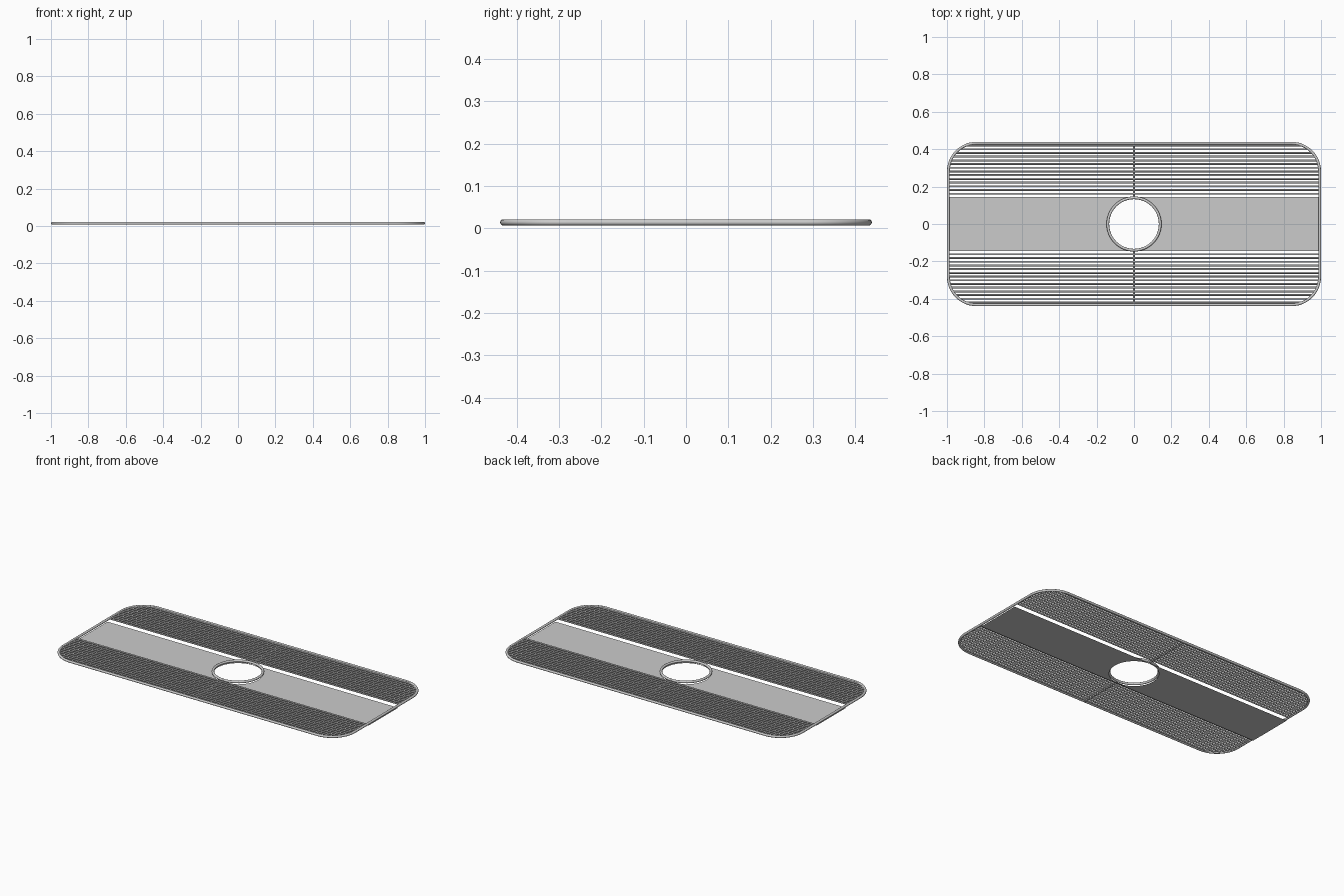
import bpy, bmesh, math
from mathutils import Vector

if "Cube" in bpy.data.objects:
    bpy.data.objects.remove(bpy.data.objects["Cube"])

X, Y = 0.9925, 0.432        # frame centre line half sizes
CORNER = 0.15               # frame corner radius
Z = 0.0143                  # wire height
HOLE = 0.14                 # opening radius
PLATE_Y = 0.145


def add_mesh(name, bm):
    bmesh.ops.recalc_face_normals(bm, faces=bm.faces)
    me = bpy.data.meshes.new(name)
    bm.to_mesh(me)
    bm.free()
    ob = bpy.data.objects.new(name, me)
    bpy.context.collection.objects.link(ob)
    return ob


def sweep(bm, pts, radius, closed=False, sides=10):
    """Round wire along a path lying in a horizontal plane."""
    rings, n = [], len(pts)
    for i, p in enumerate(pts):
        a = pts[(i - 1) % n] if closed else pts[max(i - 1, 0)]
        b = pts[(i + 1) % n] if closed else pts[min(i + 1, n - 1)]
        t = (b - a).normalized()
        side = Vector((-t.y, t.x, 0))
        ring = []
        for k in range(sides):
            ang = 2 * math.pi * k / sides
            ring.append(bm.verts.new(p + side * radius * math.cos(ang)
                                     + Vector((0, 0, radius * math.sin(ang)))))
        rings.append(ring)
    for i in range(n if closed else n - 1):
        r, s = rings[i], rings[(i + 1) % n]
        for k in range(sides):
            m = (k + 1) % sides
            f = bm.faces.new((r[k], r[m], s[m], s[k]))
            f.smooth = True
    if not closed:
        bm.faces.new(rings[0])
        bm.faces.new(rings[-1])


# Rounded outer frame
bm = bmesh.new()
path = []
for q, (sx, sy) in enumerate(((1, 1), (-1, 1), (-1, -1), (1, -1))):
    for i in range(13):
        a = math.pi / 2 * (q + i / 12)
        path.append(Vector((sx * (X - CORNER) + CORNER * math.cos(a),
                            sy * (Y - CORNER) + CORNER * math.sin(a), Z)))
sweep(bm, path, 0.0073, closed=True, sides=16)
add_mesh("outer_frame", bm)

# Ring around the opening
bm = bmesh.new()
circle = [Vector((HOLE * math.cos(a), HOLE * math.sin(a), Z))
          for a in (2 * math.pi * i / 48 for i in range(48))]
sweep(bm, circle, 0.0073, closed=True, sides=16)
add_mesh("opening_ring", bm)

# Long parallel wires ending on the frame
bm = bmesh.new()
for i in range(14):
    y = 0.162 + 0.0198 * i
    d = max(0, y - (Y - CORNER))
    x = X - CORNER + math.sqrt(max(0, CORNER ** 2 - d * d))
    for s in (1, -1):
        sweep(bm, [Vector((-x, s * y, Z)), Vector((x, s * y, Z))], 0.005, sides=8)
add_mesh("grill_wires", bm)

# Cross wires under the grill, from ring to frame
bm = bmesh.new()
for s in (1, -1):
    sweep(bm, [Vector((0, s * HOLE, Z - 0.002)), Vector((0, s * Y, Z - 0.002))], 0.005)
add_mesh("cross_wires", bm)

# Thin centre plate in two halves with a round opening
bm = bmesh.new()
for s in (1, -1):
    pts = [(0, -PLATE_Y), (s * X, -PLATE_Y), (s * X, PLATE_Y), (0, PLATE_Y)]
    for i in range(25):
        a = math.pi / 2 - math.pi * i / 24
        pts.append((s * HOLE * math.cos(a), HOLE * math.sin(a)))
    f = bm.faces.new([bm.verts.new((x, y, 0)) for x, y in pts])
    f.normal_update()
    if f.normal.z < 0:
        f.normal_flip()
bmesh.ops.triangulate(bm, faces=bm.faces[:])
plate = bpy.data.meshes.new("centre_plate")
bm.to_mesh(plate)
bm.free()
bpy.context.collection.objects.link(bpy.data.objects.new("centre_plate", plate))
